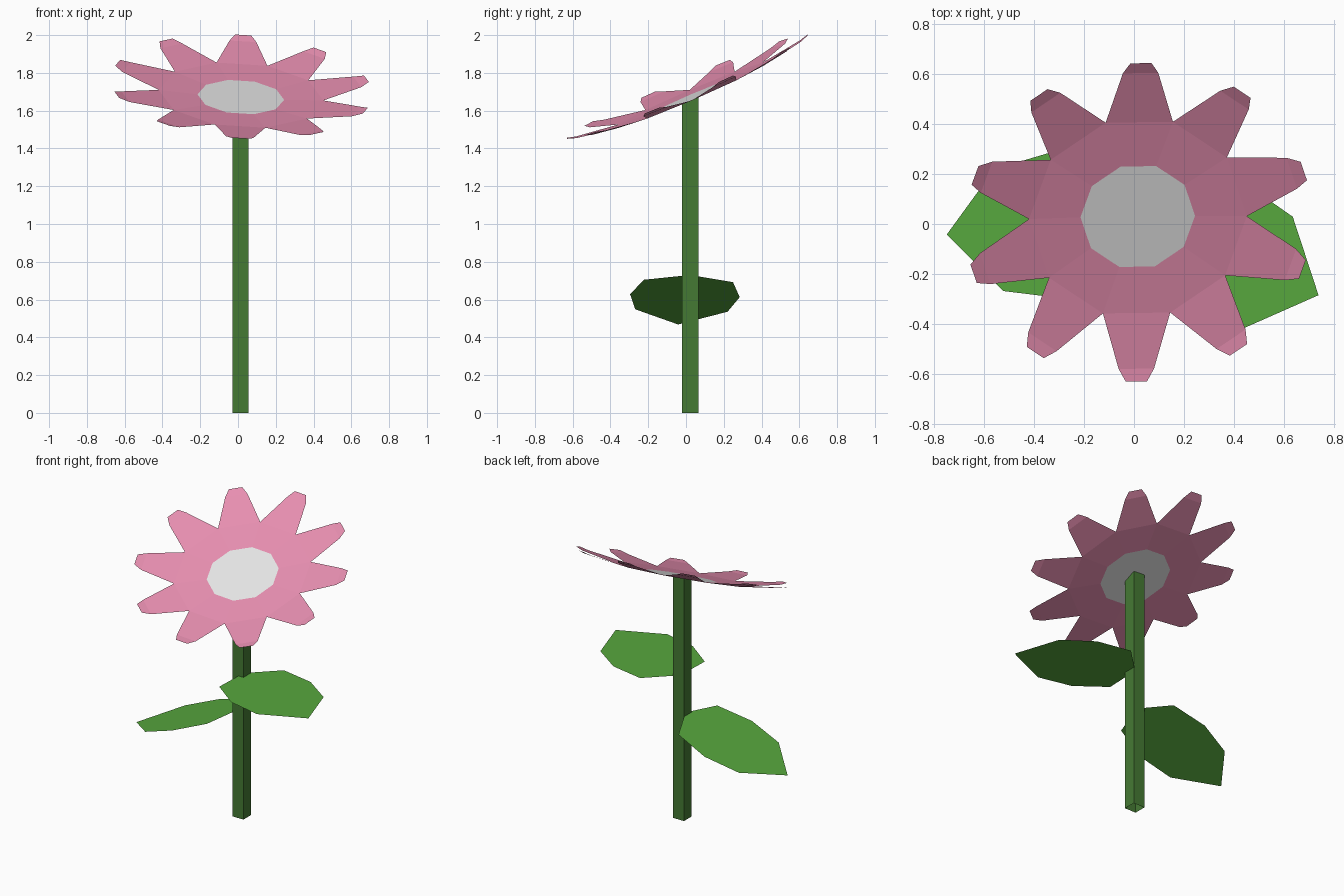
import bpy
import bmesh
from math import cos, sin, radians
from mathutils import Matrix, Vector

old = bpy.data.objects.get("Cube")
if old:
    bpy.data.objects.remove(old, do_unlink=True)


def material(name, color):
    mat = bpy.data.materials.new(name)
    mat.use_nodes = True
    mat.diffuse_color = (*color, 1)
    bsdf = next(n for n in mat.node_tree.nodes if n.type == "BSDF_PRINCIPLED")
    bsdf.inputs["Base Color"].default_value = (*color, 1)
    return mat


def add_object(name, bm, mat, matrix=Matrix()):
    bm.transform(matrix)
    mesh = bpy.data.meshes.new(name)
    bm.to_mesh(mesh)
    bm.free()
    mesh.materials.append(mat)
    obj = bpy.data.objects.new(name, mesh)
    bpy.context.collection.objects.link(obj)
    return obj


pink = material("petal pink", (0.835, 0.285, 0.455))
grey = material("centre pale grey", (0.8, 0.8, 0.8))
leaf_green = material("leaf green", (0.095, 0.39, 0.048))
stem_green = material("stem dark green", (0.06, 0.195, 0.034))

# Flower head frame: tilted towards the front, with a slight sideways lean
normal = Vector((0.07, -0.43, 1)).normalized()
tilt = Vector((0, 0, 1)).rotation_difference(normal).to_matrix().to_4x4()
head_center = Vector((0.015, 0.03, 1.672))
head = Matrix.Translation(head_center) @ tilt
PETALS = 10
STEP = 360 / PETALS


def polar(bm, radius, angle, height=0):
    a = radians(angle)
    return bm.verts.new((radius * cos(a), radius * sin(a), height))


# Flower centre: flat ten-sided disc
bm = bmesh.new()
bm.faces.new([polar(bm, 0.23, i * STEP) for i in range(PETALS)])
add_object("flower_center", bm, grey, head)

# Petals: flat ring, then tapered blades lifting to curled tips
bm = bmesh.new()
inner = [polar(bm, 0.23, i * STEP) for i in range(PETALS)]
valley = [polar(bm, 0.437, i * STEP, 0.011) for i in range(PETALS)]
for i in range(PETALS):
    j = (i + 1) % PETALS
    mid = (i + 0.5) * STEP
    s1, s2 = [polar(bm, 0.648, mid + d, 0.045) for d in (-6.3, 6.3)]
    t1, t2 = [polar(bm, 0.695, mid + d, 0.06) for d in (-3.5, 3.5)]
    bm.faces.new((inner[i], valley[i], valley[j], inner[j]))
    bm.faces.new((valley[i], s1, s2, valley[j]))
    bm.faces.new((s1, t1, t2, s2))
add_object("petals", bm, pink, head)

# Stem: square tube whose top follows the tilted flower centre
bm = bmesh.new()
corners = [(-0.03, -0.02), (0.056, -0.02), (0.056, 0.065), (-0.03, 0.065)]
bottom = [bm.verts.new((x, y, 0)) for x, y in corners]
top = []
for x, y in corners:
    drop = normal.x * (x - head_center.x) + normal.y * (y - head_center.y)
    top.append(bm.verts.new((x, y, head_center.z - drop / normal.z - 0.003)))
for i in range(4):
    j = (i + 1) % 4
    bm.faces.new((bottom[i], bottom[j], top[j], top[i]))
add_object("stem", bm, stem_green)


# Leaves: one flat eight-sided outline, mirrored across its midrib
def add_leaf(name, base, yaw, pitch):
    side = [(0.095, 0.237), (0.33, 0.291), (0.565, 0.245)]
    outline = [(0, 0)] + [(a, -w) for a, w in side] + [(0.787, 0)] + side[::-1]
    leaf = bmesh.new()
    leaf.faces.new([leaf.verts.new((x, y, 0)) for x, y in outline])
    matrix = (Matrix.Translation(base) @ Matrix.Rotation(radians(pitch), 4, "Y")
              @ Matrix.Rotation(radians(yaw), 4, "Z"))
    add_object(name, leaf, leaf_green, matrix)


add_leaf("left_leaf", (0.02, 0.035, 0.985), -24, 0)
add_leaf("right_leaf", (-0.01, 0.02, 0.73), 184.5, -19.5)
